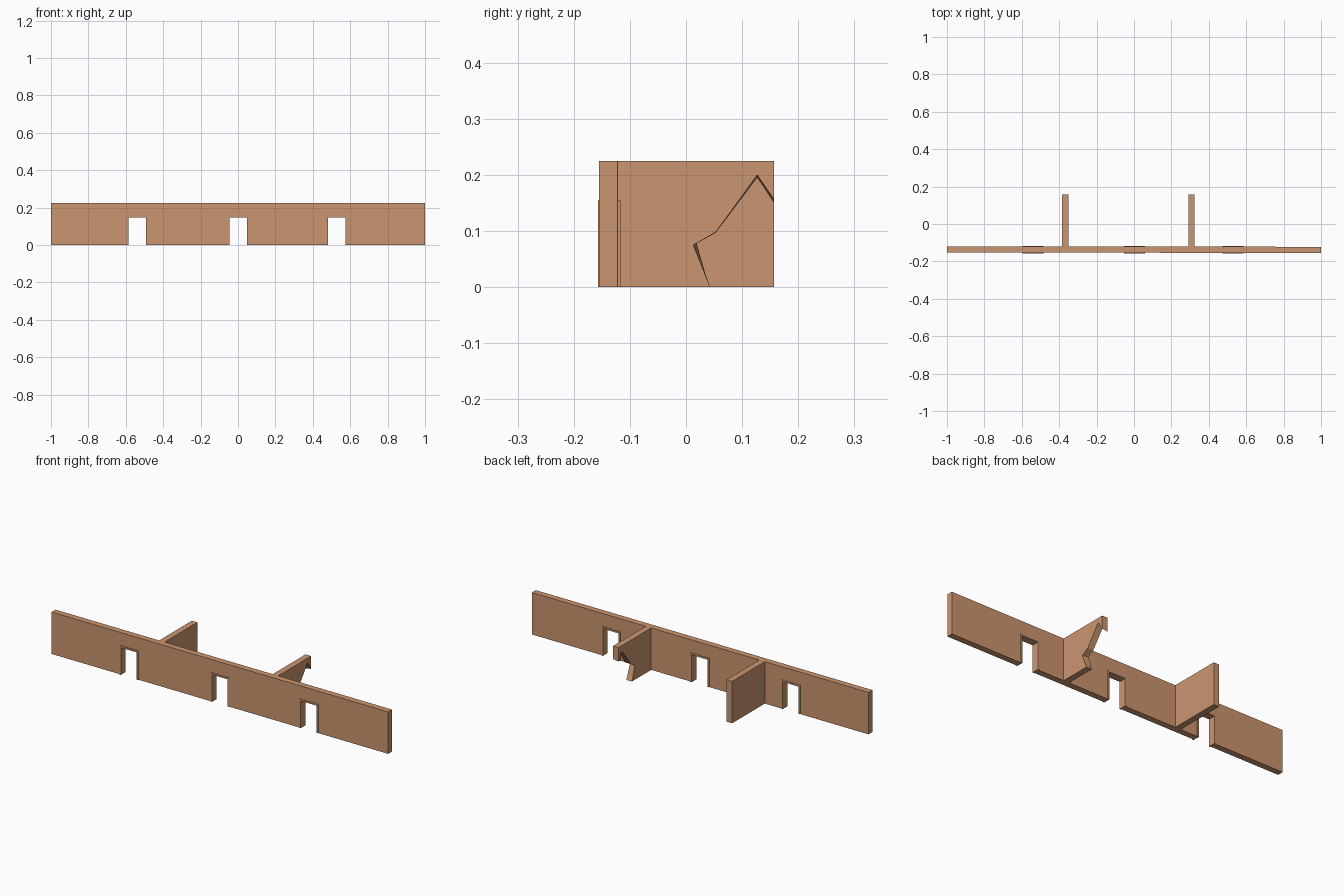
import bpy, bmesh

if "Cube" in bpy.data.objects:
    bpy.data.objects.remove(bpy.data.objects["Cube"])

mat = bpy.data.materials.new("clay_plaster")
mat.diffuse_color = (0.6, 0.3, 0.16, 1)
mat.use_nodes = True
mat.node_tree.nodes["Principled BSDF"].inputs["Base Color"].default_value = mat.diffuse_color


def loft(name, ring_a, ring_b):
    """Solid between two matching outlines, capped at both ends."""
    bm = bmesh.new()
    a = [bm.verts.new(p) for p in ring_a]
    b = [bm.verts.new(p) for p in ring_b]
    n = len(a)
    bm.faces.new(a)
    bm.faces.new(b[::-1])
    for i in range(n):
        j = (i + 1) % n
        bm.faces.new((a[j], a[i], b[i], b[j]))
    bmesh.ops.recalc_face_normals(bm, faces=bm.faces[:])
    # split the concave outlines cleanly
    bmesh.ops.triangulate(bm, faces=[f for f in bm.faces if len(f.verts) > 4])
    mesh = bpy.data.meshes.new(name)
    bm.to_mesh(mesh)
    bm.free()
    mesh.materials.append(mat)
    obj = bpy.data.objects.new(name, mesh)
    bpy.context.collection.objects.link(obj)
    return obj


H = 0.225                          # wall height
BACK = 0.157                       # far end of the cross walls
doors = [-0.539, 0.002, 0.529]     # doorway centres
OPEN_W, OPEN_H = 0.047, 0.146      # half width and height of a clear opening
TRIM = 0.009                       # frame thickness

# Long front wall with three doorway notches, very slightly skewed in plan
outline = [(-1, H), (-1, 0)]
w, h = OPEN_W + TRIM * 0.6, OPEN_H + TRIM * 0.6
for c in doors:
    outline += [(c - w, 0), (c - w, h), (c + w, h), (c + w, 0)]
outline += [(1, 0), (1, H)]
loft("front_wall",
     [(x, -0.1535 - 0.0015 * x, z) for x, z in outline],
     [(x, -0.1205 - 0.0015 * x, z) for x, z in outline])

# Door frames standing proud of both wall faces
wo, ho = OPEN_W + TRIM, OPEN_H + TRIM
arch = [(-wo, 0), (-wo, ho), (wo, ho), (wo, 0),
        (OPEN_W, 0), (OPEN_W, OPEN_H), (-OPEN_W, OPEN_H), (-OPEN_W, 0)]
for i, c in enumerate(doors):
    loft(f"door_frame_{i + 1}",
         [(c + x, -0.157, z) for x, z in arch],
         [(c + x, -0.117, z) for x, z in arch])

# Intact cross wall
panel = [(-0.125, 0), (BACK, 0), (BACK, H), (-0.125, H)]
loft("cross_wall", [(-0.384, y, z) for y, z in panel],
     [(-0.351, y, z) for y, z in panel])

# Broken cross wall, its ragged edge shifting a little through the thickness
near = [(-0.125, 0), (0.043, 0), (0.033, 0.025), (0.013, 0.075), (0.053, 0.098),
        (0.127, 0.200), (BACK, 0.156), (BACK, H), (-0.125, H)]
far = [(-0.125, 0), (0.043, 0), (0.034, 0.025), (0.019, 0.078), (0.053, 0.097),
       (0.127, 0.195), (BACK, 0.150), (BACK, H), (-0.125, H)]
loft("broken_cross_wall", [(0.324, y, z) for y, z in near],
     [(0.291, y, z) for y, z in far])
